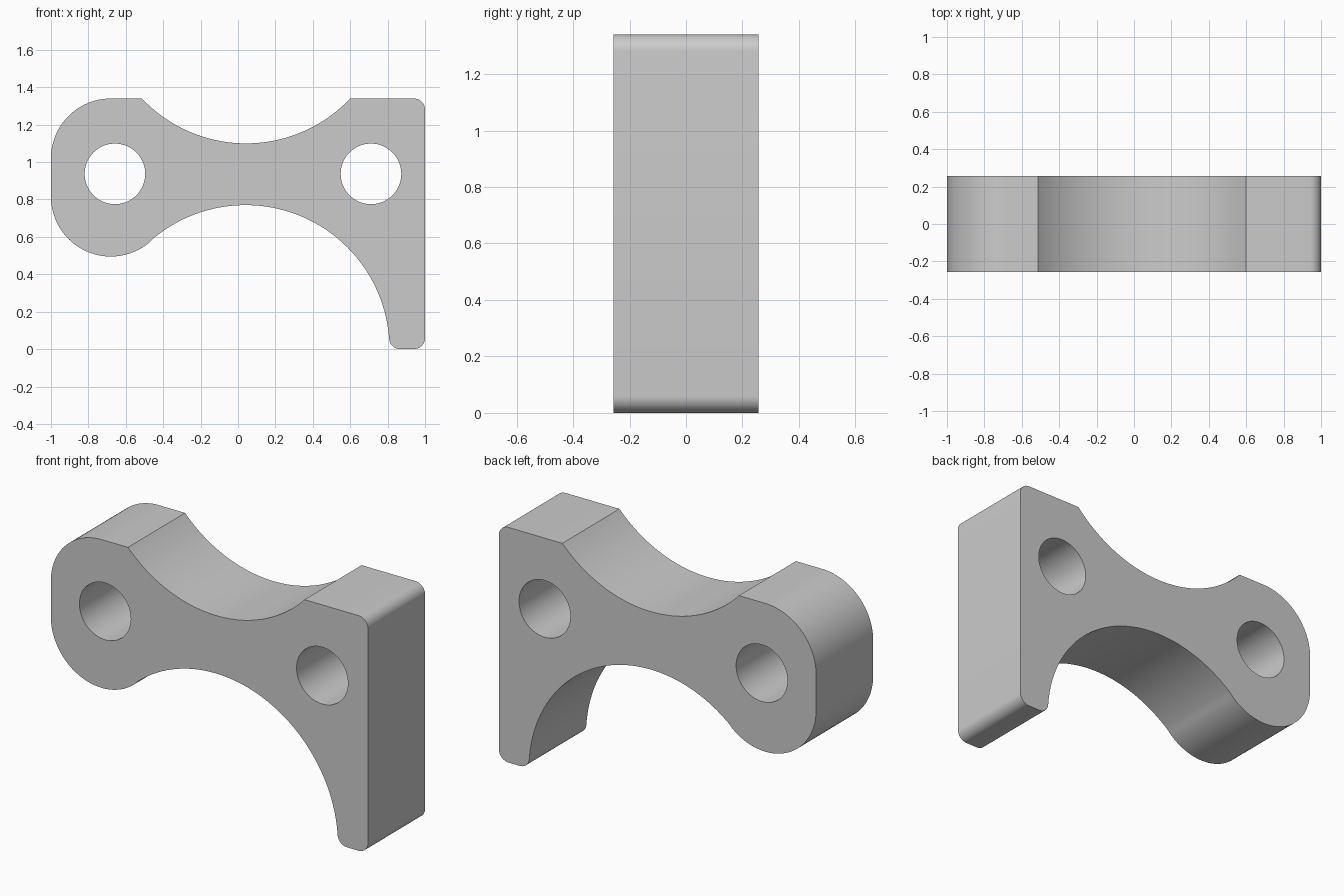
import bpy, bmesh, math
from mathutils import Matrix

cube = bpy.data.objects.get("Cube")
if cube:
    bpy.data.objects.remove(cube, do_unlink=True)

HEIGHT = 1.34
HALF_DEPTH = 0.257
CORNER = 0.06


def arc(cx, cz, r, start, end, steps):
    """Points along an arc, angles in degrees."""
    angles = [math.radians(start + (end - start) * i / steps) for i in range(steps + 1)]
    return [(cx + r * math.cos(a), cz + r * math.sin(a)) for a in angles]


# Angles where the arcs meet their neighbours
saddle_r, saddle_x, saddle_z = 0.765, 0.043, 1.865
saddle_end = math.degrees(math.asin((saddle_z - HEIGHT) / saddle_r))
arch_r, arch_x = 0.77, 0.04
lobe_r, lobe_x, lobe_z = 0.32, -0.68, 0.815
tangent = math.degrees(math.atan2(lobe_z, lobe_x - arch_x))
foot_angle = math.degrees(math.asin(CORNER / arch_r))
foot_x = arch_x + arch_r * math.cos(math.radians(foot_angle)) + CORNER

# Outline, counter-clockwise from the top right corner
outline = (
    arc(1 - CORNER, HEIGHT - CORNER, CORNER, 0, 90, 10)
    + arc(saddle_x, saddle_z, saddle_r, -saddle_end, saddle_end - 180, 56)
    + arc(lobe_x, HEIGHT - lobe_r, lobe_r, 90, 180, 28)
    + arc(lobe_x, lobe_z, lobe_r, 180, 180 + tangent, 40)
    + arc(arch_x, 0, arch_r, tangent, foot_angle, 72)[1:]
    + arc(foot_x, CORNER, CORNER, 180, 270, 10)[1:]
    + arc(1 - CORNER, CORNER, CORNER, 270, 360, 10)
)
holes = [arc(x, 0.937, 0.162, 0, 360, 64)[:-1] for x in (-0.658, 0.711)]

# Filled profile with two bolt holes, extruded through the depth
curve = bpy.data.curves.new("bracket_profile", "CURVE")
curve.dimensions = "2D"
curve.fill_mode = "BOTH"
curve.extrude = HALF_DEPTH
for loop in [outline] + holes:
    spline = curve.splines.new("POLY")
    spline.points.add(len(loop) - 1)
    for point, (x, z) in zip(spline.points, loop):
        point.co = (x, z, 0, 1)
    spline.use_cyclic_u = True

profile = bpy.data.objects.new("bracket_profile", curve)
bpy.context.collection.objects.link(profile)
bpy.context.view_layer.update()
mesh = bpy.data.meshes.new_from_object(
    profile.evaluated_get(bpy.context.evaluated_depsgraph_get()))
bpy.data.objects.remove(profile, do_unlink=True)

# Weld the caps to the walls and stand the part upright
bm = bmesh.new()
bm.from_mesh(mesh)
bmesh.ops.remove_doubles(bm, verts=bm.verts, dist=0.0002)
bmesh.ops.transform(bm, matrix=Matrix.Rotation(math.pi / 2, 4, "X"), verts=bm.verts)
bmesh.ops.recalc_face_normals(bm, faces=bm.faces)
bm.to_mesh(mesh)
bm.free()

# Plain grey finish
grey = bpy.data.materials.new("grey")
grey.use_nodes = True
colour = (0.6, 0.6, 0.6, 1)
grey.diffuse_color = colour
grey.node_tree.nodes["Principled BSDF"].inputs["Base Color"].default_value = colour
mesh.materials.clear()
mesh.materials.append(grey)

bracket = bpy.data.objects.new("bracket", mesh)
bpy.context.collection.objects.link(bracket)
bpy.ops.object.select_all(action="DESELECT")
bracket.select_set(True)
bpy.context.view_layer.objects.active = bracket
bpy.ops.object.shade_smooth_by_angle(angle=math.radians(30))
